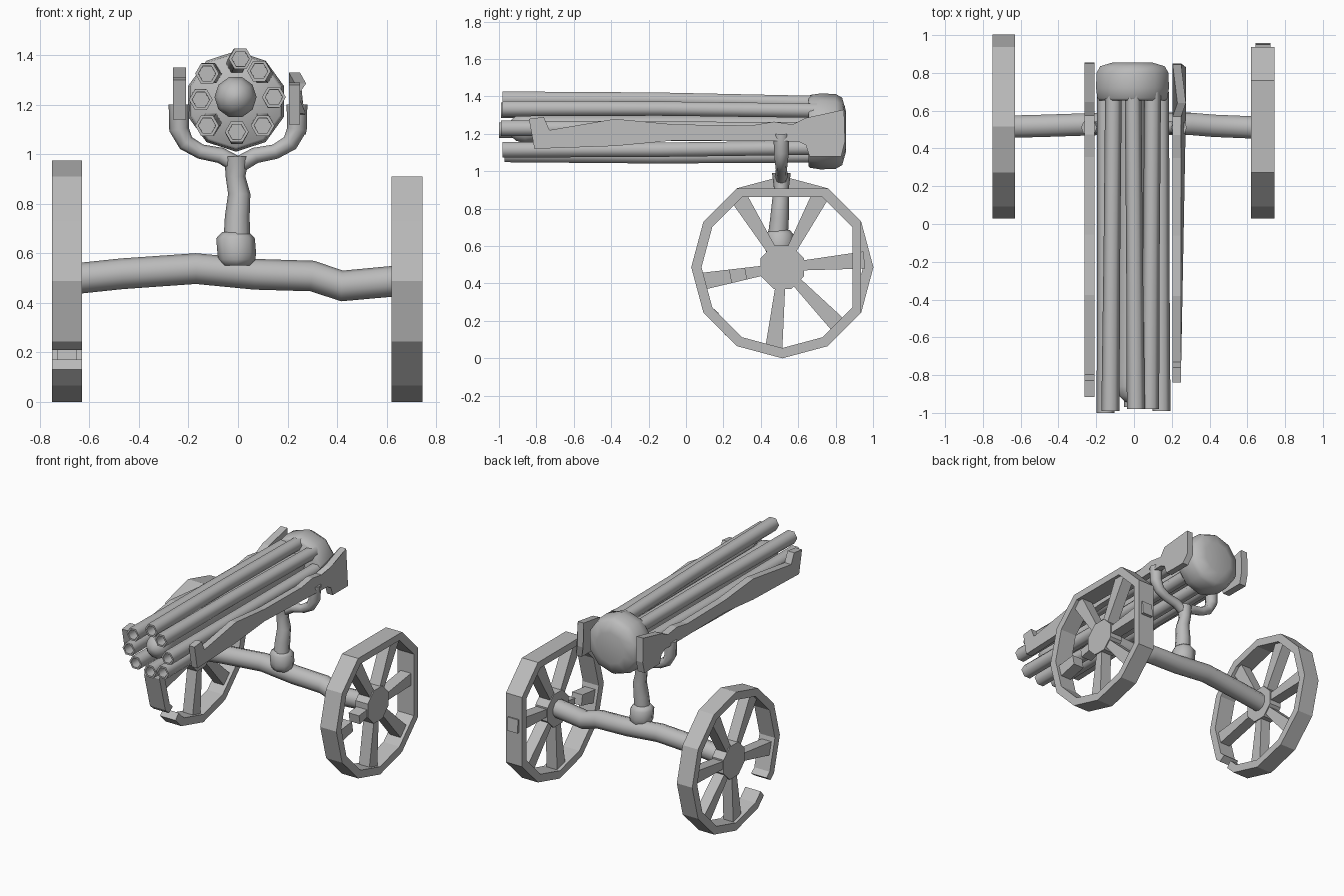
import bpy, bmesh, math
from mathutils import Vector

if "Cube" in bpy.data.objects:
    bpy.data.objects.remove(bpy.data.objects["Cube"])

grey = bpy.data.materials.new("worn_grey")
grey.diffuse_color = (0.5, 0.5, 0.5, 1)
grey.use_nodes = True
grey.node_tree.nodes["Principled BSDF"].inputs["Base Color"].default_value = grey.diffuse_color


def finish(name, bm, smooth=None):
    bmesh.ops.recalc_face_normals(bm, faces=bm.faces[:])
    me = bpy.data.meshes.new(name)
    bm.to_mesh(me)
    bm.free()
    me.materials.append(grey)
    ob = bpy.data.objects.new(name, me)
    bpy.context.collection.objects.link(ob)
    if smooth:
        bpy.ops.object.select_all(action='DESELECT')
        ob.select_set(True)
        bpy.context.view_layer.objects.active = ob
        bpy.ops.object.shade_smooth_by_angle(angle=math.radians(smooth))
    return ob


def tube(name, pts, radii, sides, ref, axis=None, flat=1.0, smooth=62):
    """Sweep a ring along pts; axis fixes the ring direction, flat scales it along ref."""
    bm = bmesh.new()
    P = [Vector(p) for p in pts]
    ref = Vector(ref)
    rings = []
    for i, p in enumerate(P):
        t = Vector(axis) if axis else P[min(i + 1, len(P) - 1)] - P[max(i - 1, 0)]
        t.normalize()
        u = (ref - t * ref.dot(t)).normalized()
        v = t.cross(u)
        ring = []
        for k in range(sides):
            a = math.tau * k / sides
            ring.append(bm.verts.new(p + radii[i] * (u * math.cos(a) * flat + v * math.sin(a))))
        rings.append(ring)
    for a, b in zip(rings, rings[1:]):
        for k in range(sides):
            j = (k + 1) % sides
            bm.faces.new((a[k], a[j], b[j], b[k]))
    bm.faces.new(rings[0])
    bm.faces.new(rings[-1])
    return finish(name, bm, smooth)


def prism(bm, outline, x0, x1):
    """Extrude a (y, z) outline between two x positions."""
    a = [bm.verts.new((x0, y, z)) for y, z in outline]
    b = [bm.verts.new((x1, y, z)) for y, z in outline]
    bm.faces.new(a)
    bm.faces.new(b)
    for i in range(len(a)):
        j = (i + 1) % len(a)
        bm.faces.new((a[i], a[j], b[j], b[i]))


CY, CZ, R = 0.515, 0.487, 0.487


def polar(a, r):
    a = math.radians(a)
    return (CY + r * math.cos(a), CZ + r * math.sin(a))


def wheel(side, x0, x1, angles, closed, broken):
    # rim, made as blocks between neighbouring angles
    bm = bmesh.new()
    rows = []
    for a in angles:
        k = 1.0 if a % 30 == 0 else 0.97
        o, i = polar(a, R * k), polar(a, (R - 0.055) * k)
        rows.append([bm.verts.new(c) for c in ((x0, *o), (x1, *o), (x1, *i), (x0, *i))])
    pairs = list(zip(rows, rows[1:])) + ([(rows[-1], rows[0])] if closed else [])
    for a, b in pairs:
        for k in range(4):
            j = (k + 1) % 4
            bm.faces.new((a[k], a[j], b[j], b[k]))
    if not closed:
        bm.faces.new(rows[0])
        bm.faces.new(rows[-1])
    finish(side + "_wheel_rim", bm)
    # hub and spokes
    bm = bmesh.new()
    prism(bm, [polar(22.5 + 45 * k, 0.125) for k in range(8)], x0 + 0.015, x1 - 0.015)
    for a in (5, 62, 122, 190, 264, 314):
        parts = [(0.1, 0.2), (0.28, 0.44)] if a == broken else [(0.1, 0.44)]
        for r0, r1 in parts:
            def corner(r, s):
                w = 0.026 + 0.02 * (r - 0.1) / 0.34
                y, z = polar(a, r)
                t = math.radians(a + 90)
                return (y + s * w * math.cos(t), z + s * w * math.sin(t))
            prism(bm, [corner(r0, -1), corner(r1, -1), corner(r1, 1), corner(r0, 1)],
                  x0 + 0.022, x1 - 0.022)
    finish(side + "_wheel_spokes", bm)


# left wheel has a gap low at the front, right wheel misses its top and rear corner
wheel("left", -0.75, -0.63, [229] + list(range(240, 571, 30)) + [576], False, None)
wheel("right", 0.62, 0.745, [a for a in range(30, 360, 30) if a != 90], True, 190)

# bent axle
tube("axle", [(-0.66, .515, .497), (-0.47, .52, .517), (-0.17, .53, .538), (0.07, .53, .515),
              (0.3, .53, .508), (0.42, .52, .468), (0.66, .51, .49)],
     [.062] * 7, 10, (0, 0, 1))

# collar and post
tube("post_collar", [(-.005, .5, .55), (-.005, .5, .575), (-.005, .5, .6), (-.01, .5, .66), (-.01, .5, .685)],
     [.06, .075, .078, .078, .055], 8, (1, 0, 0), axis=(0, 0, 1))
tube("post", [(-.005, .49, .64), (-.003, .5, .75), (.005, .505, .84), (-.01, .51, .91), (-.005, .51, .99)],
     [.054, .05, .045, .04, .05], 8, (1, 0, 0), axis=(0, 0, 1))

# forked yoke arms
for s, n in ((-1, "left"), (1, "right")):
    tube(n + "_yoke_arm", [(0, .51, .955), (s * .07, .51, .995), (s * .15, .51, 1.01), (s * .21, .51, 1.045),
                           (s * .238, .51, 1.1), (s * .238, .51, 1.2)],
         [.034, .032, .03, .034, .04, .042], 8, (0, 1, 0), smooth=62)

# side rails, wide at the rear and hooked at the front
rail = [(-.81, 1.12), (-.38, 1.135), (-.06, 1.165), (.6, 1.16), (.64, 1.14), (.66, 1.08), (.83, 1.08),
        (.85, 1.16), (.845, 1.33), (.64, 1.285), (.57, 1.25), (.47, 1.265), (.35, 1.245), (-.06, 1.25),
        (-.38, 1.28), (-.73, 1.22), (-.76, 1.29), (-.84, 1.28)]
bm = bmesh.new()
prism(bm, rail, .205, .25)
for v in bm.verts:  # rear plate leans outward
    if .6 < v.co.y < .84:
        v.co.x += .025
finish("right_rail", bm)
bm = bmesh.new()
prism(bm, [(y * 1.09 if y < -.7 else y + .005, z + .02) for y, z in rail], -.262, -.21)
finish("left_rail", bm)

# ring of hollow barrels: (front x, front z, front y)
fronts = [(.01, 1.385, -.98), (-.125, 1.325, -.99), (-.15, 1.22, -1.0), (-.125, 1.115, -.96),
          (-.005, 1.09, -.97), (.1, 1.115, -.98), (.145, 1.23, -.99), (.085, 1.335, -.98)]
for i, (x, z, y) in enumerate(fronts):
    a = math.radians(90 + 45 * i)
    bx, bz = -.005 + .147 * math.cos(a), 1.225 + .14 * math.sin(a)
    mid = ((x + bx) / 2, -.15, (z + bz) / 2 + .008 * math.sin(a))
    tube("barrel_%d" % (i + 1),
         [(x, y + .14, z), (x, y, z), (x, y, z), mid, (bx, .7, bz)],
         [.034, .035, .048, .044, .044], 6, (1, 0, 0), axis=(0, 1, 0))

# central core with a domed nose
tube("centre_core", [(-.01, y, 1.23) for y in (-.95, -.94, -.91, -.86, -.8, .7)],
     [.01, .04, .07, .085, .075, .07], 10, (1, 0, 0), axis=(0, 1, 0))

# rear housing with a shallow domed back
tube("rear_housing", [(-.008, y, 1.213) for y in (.655, .665, .72, .8, .835, .855)],
     [.185, .195, .203, .2, .18, .11], 10, (0, 0, 1), axis=(0, 1, 0))
